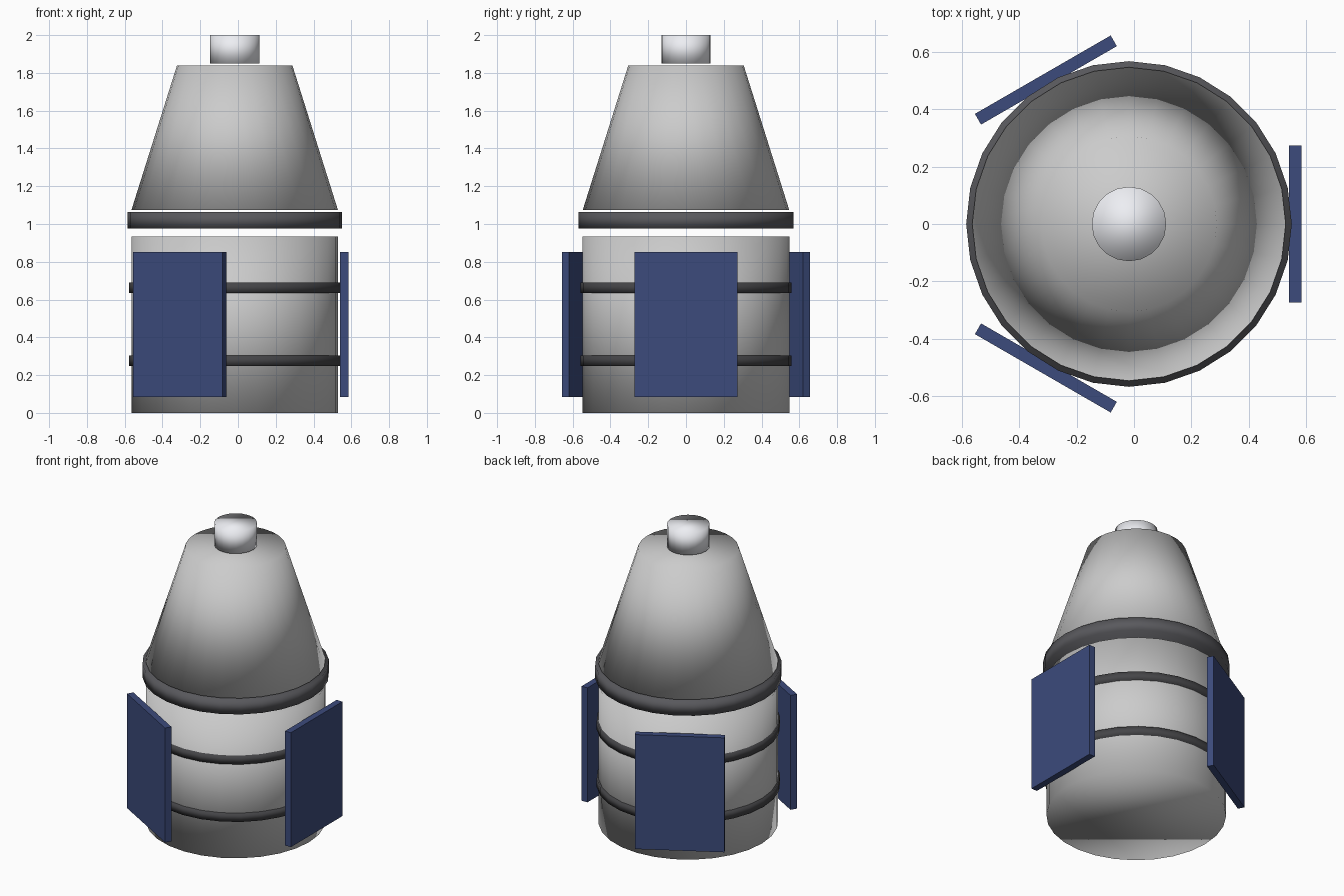
import bpy
from math import radians, cos, sin

if "Cube" in bpy.data.objects:
    bpy.data.objects.remove(bpy.data.objects["Cube"])

CX = -0.0175   # capsule axis, offset because the panels reach further on +x


def material(name, rgb):
    m = bpy.data.materials.new(name)
    m.diffuse_color = (*rgb, 1)
    m.use_nodes = True
    m.node_tree.nodes["Principled BSDF"].inputs["Base Color"].default_value = m.diffuse_color
    return m


dark = material("dark_grey", (0.10, 0.10, 0.11))
band_dark = material("band_grey", (0.06, 0.06, 0.065))
blue = material("panel_blue", (0.045, 0.07, 0.20))
white = material("pale_grey", (0.85, 0.86, 0.90))


def drum(name, r_low, r_top, z0, z1, mat=None, sides=28):
    """Capped, fully smooth-shaded cylinder or frustum on the capsule axis."""
    bpy.ops.mesh.primitive_cone_add(vertices=sides, radius1=r_low, radius2=r_top,
                                    depth=z1 - z0, location=(CX, 0, (z0 + z1) / 2))
    ob = bpy.context.object
    ob.name = name
    bpy.ops.object.shade_smooth()
    if mat:
        ob.data.materials.append(mat)
    return ob


# Main hull: service section, joint collar, tapered cabin, docking cap
drum("service_section", 0.547, 0.547, 0.0, 0.935)
drum("joint_collar", 0.568, 0.568, 0.975, 1.063, dark)
drum("tapered_cabin", 0.547, 0.306, 1.073, 1.838)
drum("docking_cap", 0.13, 0.13, 1.85, 2.0, white, 20)

# Bands around the service section
for i, z in enumerate((0.276, 0.662)):
    drum(f"band_{i + 1}", 0.559, 0.559, z - 0.027, z + 0.027, band_dark)

# Three flat solar panels around the axis
for i in range(3):
    a = radians(120 * i)
    bpy.ops.mesh.primitive_cube_add(size=1, rotation=(0, 0, a),
                                    location=(CX + 0.58 * cos(a), 0.58 * sin(a), 0.469))
    panel = bpy.context.object
    panel.name = f"solar_panel_{i + 1}"
    panel.scale = (0.043, 0.547, 0.768)
    panel.data.materials.append(blue)
